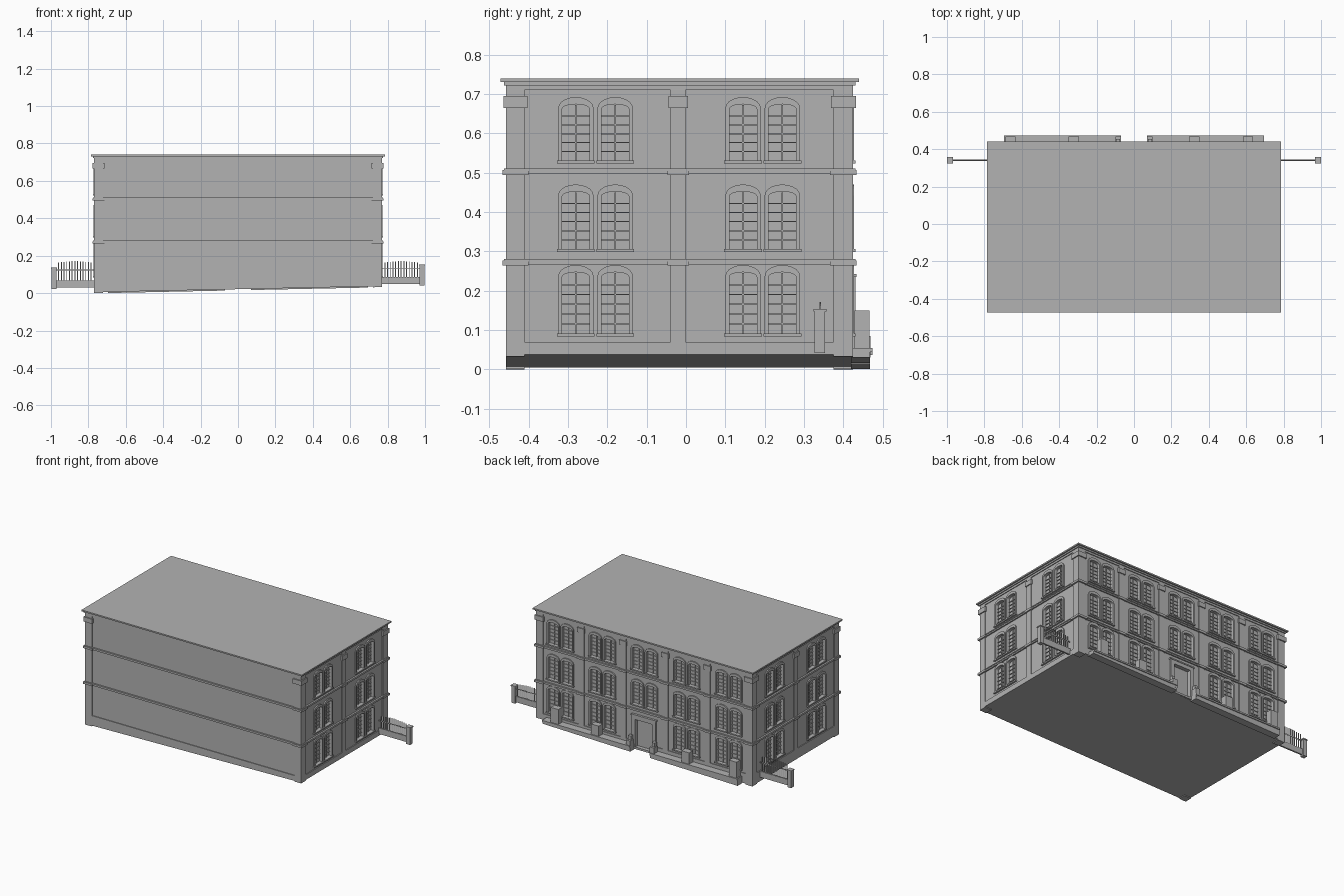
import bpy, bmesh, math
from mathutils import Vector

old = bpy.data.objects.get("Cube")
if old:
    bpy.data.objects.remove(old, do_unlink=True)

stone = bpy.data.materials.new("grey_stone")
stone.use_nodes = True
GREY = (0.45, 0.45, 0.45, 1)
stone.diffuse_color = GREY
stone.node_tree.nodes["Principled BSDF"].inputs["Base Color"].default_value = GREY

parts = {}
WX, WF, WB = 0.765, -0.452, 0.42      # wall planes: sides, front, back
PIL = 0.005                           # pilaster projection


def mesh_of(part):
    return parts.setdefault(part, bmesh.new())


def ground(x):
    return 0.021 + 0.021 * x


def box(part, x0, x1, y0, y1, z0, z1, slope=None):
    """Box; with slope set, its bottom follows the sloping ground plus that offset."""
    bm = mesh_of(part)
    for v in bmesh.ops.create_cube(bm, size=1)["verts"]:
        x = x1 if v.co.x > 0 else x0
        low = z0 if slope is None else ground(x) + slope
        v.co = (x, y1 if v.co.y > 0 else y0, z1 if v.co.z > 0 else low)


def on_wall(side, u, d, z):
    """u runs along the wall, d outwards from it."""
    if side == "back":
        return Vector((u, WB + d, z))
    s = 1 if side == "left" else -1
    return Vector((s * (WX + d), u, z))


def wall_box(part, side, u0, u1, d0, d1, z0, z1):
    a, b = on_wall(side, u0, d0, z0), on_wall(side, u1, d1, z1)
    box(part, min(a.x, b.x), max(a.x, b.x), min(a.y, b.y), max(a.y, b.y), z0, z1)


def prism(part, side, pts, d0, d1):
    bm = mesh_of(part)
    lo, hi = ([bm.verts.new(on_wall(side, u, d, z)) for u, z in pts] for d in (d0, d1))
    bm.faces.new(lo)
    bm.faces.new(hi)
    for i in range(len(pts)):
        j = (i + 1) % len(pts)
        bm.faces.new((lo[i], lo[j], hi[j], hi[i]))


def ring(part, side, outer, inner, d0, d1):
    bm = mesh_of(part)
    loops = [[bm.verts.new(on_wall(side, u, d, z)) for u, z in pts]
             for pts, d in ((outer, d0), (outer, d1), (inner, d1), (inner, d0))]
    for i in range(len(outer)):
        j = (i + 1) % len(outer)
        for k in range(4):
            a, b = loops[k], loops[(k + 1) % 4]
            bm.faces.new((a[i], a[j], b[j], b[i]))


def arch(c, half, z0, spring, top, n=10):
    pts = [(c - half, z0), (c + half, z0)]
    for i in range(n + 1):
        t = math.pi * i / n
        pts.append((c + half * math.cos(t), spring + (top - spring) * math.sin(t)))
    return pts


def window(side, c, z0, z1):
    inner = arch(c, 0.035, z0 + 0.005, z1 - 0.03, z1 - 0.018)
    ring("window_frames", side, arch(c, 0.045, z0, z1 - 0.028, z1), inner, -0.002, 0.007)
    prism("cutter", side, inner, -0.014, 0.03)
    wall_box("window_sills", side, c - 0.048, c + 0.048, -0.002, 0.011, z0 - 0.003, z0 + 0.005)
    # glazing bars
    wall_box("glazing_bars", side, c - 0.002, c + 0.002, -0.015, -0.008, z0 + 0.004, z1 - 0.02)
    for i in range(1, 6):
        z = z0 + 0.005 + (z1 - z0 - 0.03) * i / 6
        wall_box("glazing_bars", side, c - 0.036, c + 0.036, -0.015, -0.009, z - 0.0015, z + 0.0015)


# Main block and plinth, both on sloping ground
box("walls", -WX, WX, WF, WB, 0, 0.73, slope=0)
box("plinth", -WX - PIL, WX + PIL, WF - PIL, WB + PIL, 0, 0.07, slope=0)

# Frieze, cornice and floor bands run all the way round
for part, z0, z1, d in (("frieze", 0.71, 0.722, PIL), ("cornice_lower", 0.722, 0.731, 0.011),
                        ("cornice", 0.731, 0.74, 0.02),
                        ("floor_band_low", 0.266, 0.274, 0.008), ("floor_band_low", 0.274, 0.28, 0.011),
                        ("floor_band_high", 0.496, 0.504, 0.008), ("floor_band_high", 0.504, 0.51, 0.011)):
    box(part, -WX - d, WX + d, WF - d, WB + d, z0, z1)

# Corner piers with capitals and band blocks
for s in (-1, 1):
    for y0, y1 in ((WF - PIL, -0.41), (0.375, WB + PIL)):
        xs = sorted((s * 0.722, s * (WX + PIL)))
        box("corner_piers", *xs, y0, y1, 0, 0.715, slope=-0.005)
        for z0, z1, g in ((0.665, 0.695, 0.007), (0.264, 0.277, 0.009), (0.494, 0.507, 0.009)):
            box("pier_capitals", xs[0] - g, xs[1] + g, y0 - g, y1 + g, z0, z1)

# Pilasters between the bays
pilasters = [("back", x) for x in (-0.45, -0.15, 0.15, 0.45)] + [("left", -0.02), ("right", -0.02)]
for side, u in pilasters:
    wall_box("pilasters", side, u - 0.019, u + 0.019, -0.01, PIL, 0.05, 0.715)
    for z0, z1, g in ((0.665, 0.695, 0.006), (0.264, 0.277, 0.008), (0.494, 0.507, 0.008)):
        wall_box("pilaster_capitals", side, u - 0.019 - g, u + 0.019 + g, -0.01, PIL + g, z0, z1)

# Paired arched windows on three storeys
bays = [("back", 0.3 * i) for i in range(-2, 3)]
bays += [(side, c) for side in ("left", "right") for c in (-0.23, 0.195)]
for side, c in bays:
    for floor, (z0, z1) in enumerate(((0.086, 0.265), (0.301, 0.47), (0.526, 0.692))):
        if side == "back" and c == 0 and floor == 0:
            continue
        for off in (-0.05, 0.05):
            window(side, c + off, z0, z1)

# Doorway
def rect(half, z0, z1):
    return [(-half, z0), (half, z0), (half, z1), (-half, z1)]

ring("door_frame", "back", rect(0.085, 0.022, 0.235), rect(0.06, 0.035, 0.212), -0.002, 0.011)
wall_box("door_lintel", "back", -0.09, 0.09, -0.002, 0.014, 0.235, 0.243)
prism("cutter", "back", rect(0.06, 0.035, 0.212), -0.014, 0.04)

# Low terrace walls, their blocks and the posts beside the door
for s in (-1, 1):
    xs = sorted((s * 0.07, s * 0.695))
    top = 0.054 if s > 0 else 0.047
    box("terrace_wall", *xs, 0.42, 0.468, 0, top - 0.01, slope=-0.006)
    box("terrace_coping", *xs, 0.42, 0.474, top - 0.01, top)
    for x, z in ((0.61 if s > 0 else 0.66, 0.15), (0.322, 0.12)):
        box("terrace_blocks", s * x - 0.027, s * x + 0.027, 0.428, 0.467, 0.03, z)
    box("door_posts", s * 0.085 - 0.015, s * 0.085 + 0.015, 0.432, 0.469, 0.03, 0.085)
    box("door_posts", s * 0.085 - 0.01, s * 0.085 + 0.01, 0.432, 0.455, 0.08, 0.11)

# Side fences: low wall, rail, pickets and end post
for s in (-1, 1):
    lift = 0.009 * s
    xs = sorted((s * 0.765, s * 0.98))
    box("fence_wall", *xs, 0.336, 0.346, 0.039 + lift, 0.077 + lift)
    box("fence_rail", *xs, 0.339, 0.343, 0.126 + lift / 2, 0.131 + lift / 2)
    for i in range(13):
        x = s * (0.785 + 0.0145 * i)
        top = 0.163 + 0.008 * math.sin(math.pi * i / 12)
        box("fence_pickets", x - 0.0025, x + 0.0025, 0.339, 0.343, 0.07 + lift, top)
    ps = sorted((s * 0.97, s * 0.997))
    box("fence_posts", *ps, 0.327, 0.354, 0.032 + lift, 0.138 + lift)
    box("fence_post_caps", ps[0] - 0.003, ps[1] + 0.003, 0.324, 0.357, 0.138 + lift, 0.145 + lift)

# Turn every part into an object
objects = {}
for name, bm in parts.items():
    bmesh.ops.recalc_face_normals(bm, faces=bm.faces)
    me = bpy.data.meshes.new(name)
    bm.to_mesh(me)
    bm.free()
    me.materials.append(stone)
    objects[name] = bpy.data.objects.new(name, me)
    bpy.context.collection.objects.link(objects[name])

# Cut the window and door recesses
cutter = objects["cutter"]
cutter.hide_render = True
for name in ("walls", "plinth"):
    ob = objects[name]
    mod = ob.modifiers.new("recesses", "BOOLEAN")
    mod.operation, mod.solver, mod.object = "DIFFERENCE", "EXACT", cutter
    bpy.context.view_layer.objects.active = ob
    bpy.ops.object.modifier_apply(modifier=mod.name)
bpy.data.objects.remove(cutter, do_unlink=True)
